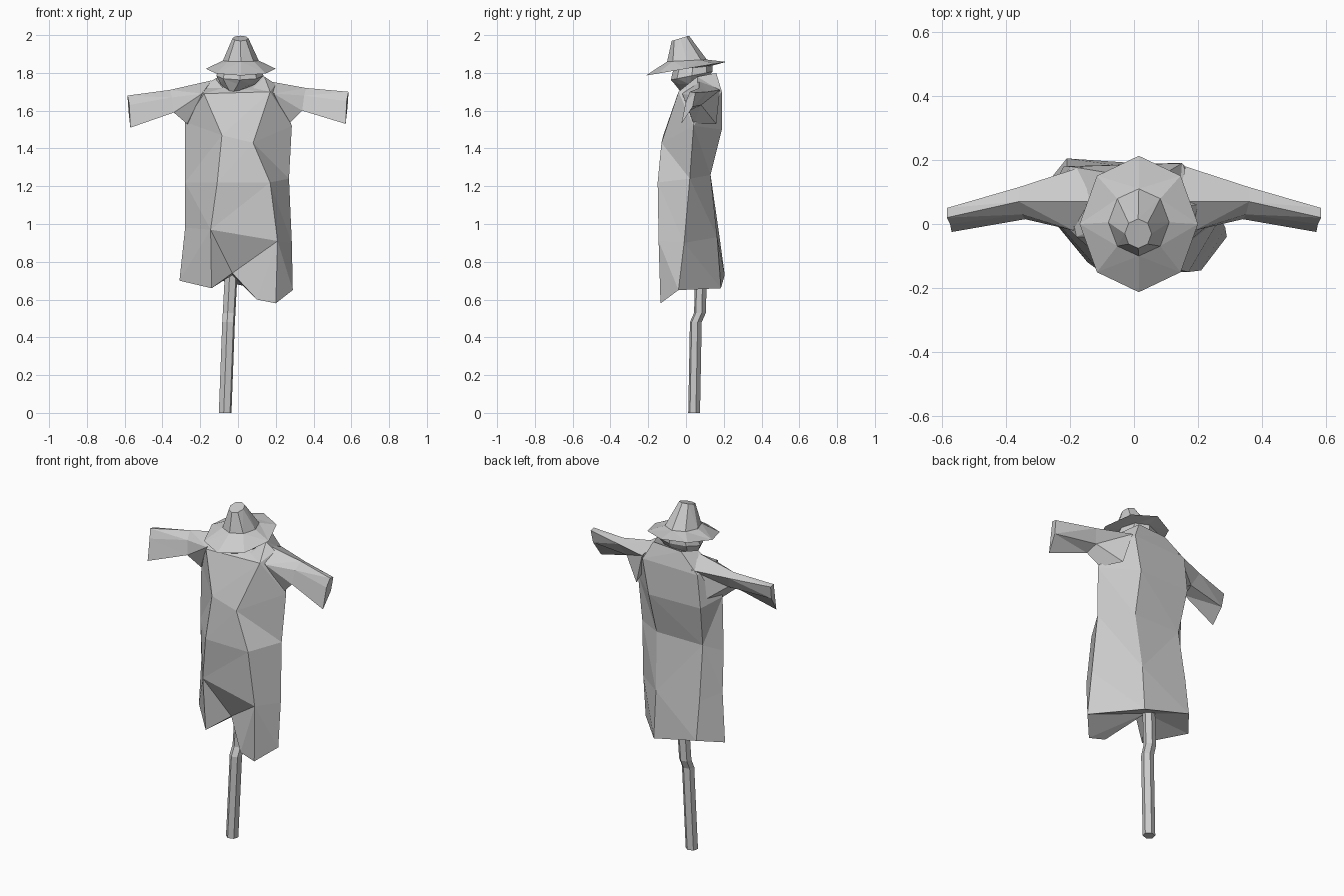
import bpy, bmesh, math

if "Cube" in bpy.data.objects:
    bpy.data.objects.remove(bpy.data.objects["Cube"], do_unlink=True)

GREY = (0.6, 0.6, 0.6, 1)
mat = bpy.data.materials.new("plain_grey")
mat.use_nodes = True
mat.diffuse_color = GREY
mat.node_tree.nodes["Principled BSDF"].inputs["Base Color"].default_value = GREY


def finish(name, bm):
    """Turn a bmesh into a flat-shaded, triangulated object."""
    bmesh.ops.recalc_face_normals(bm, faces=bm.faces)
    bmesh.ops.triangulate(bm, faces=bm.faces)
    mesh = bpy.data.meshes.new(name)
    bm.to_mesh(mesh)
    bm.free()
    mesh.materials.append(mat)
    bpy.context.collection.objects.link(bpy.data.objects.new(name, mesh))


def bridge(bm, upper, lower, skip=()):
    """Join two rings of vertices with quads."""
    n = len(upper)
    for i in range(n):
        if i not in skip:
            j = (i + 1) % n
            bm.faces.new((upper[i], upper[j], lower[j], lower[i]))


def loft(name, rings):
    """Skin a closed solid over a list of point rings."""
    bm = bmesh.new()
    loops = [[bm.verts.new(p) for p in ring] for ring in rings]
    for a, b in zip(loops, loops[1:]):
        bridge(bm, a, b)
    bm.faces.new(loops[0])
    bm.faces.new(loops[-1])
    finish(name, bm)


def oval(cx, cy, z, rx, ry, tilt=0, sides=8, turn=0.0):
    """A ring of points, raised toward the back by tilt."""
    pts = []
    for i in range(sides):
        a = turn + math.tau * i / sides
        y = ry * math.sin(a)
        pts.append((cx + rx * math.cos(a), cy + y, z + tilt * y))
    return pts


# Coat: six seams, each running from the neck to the hem
right_side = [(-.12, .06, 1.77), (-.2, .06, 1.72), (-.28, .06, 1.54),
              (-.28, .05, 1.22), (-.28, .06, .98), (-.31, .08, .7)]
right_front = [(-.08, 0, 1.72), (-.18, -.04, 1.69), (-.085, -.12, 1.47),
               (-.11, -.145, 1.22), (-.145, -.12, .97), (-.14, -.1, .66)]
left_front = [(.08, 0, 1.72), (.17, -.04, 1.7), (.08, -.13, 1.43),
              (.17, -.15, 1.22), (.21, -.145, .91), (.2, -.135, .58)]
left_side = [(.14, .06, 1.78), (.2, .06, 1.74), (.285, .04, 1.52),
             (.27, .02, 1.24), (.285, -.01, .9), (.29, -.04, .65)]
left_back = [(.1, .16, 1.8), (.15, .19, 1.7), (.11, .19, 1.5),
             (.1, .13, 1.26), (.08, .165, .93), (.08, .185, .66)]
right_back = [(-.08, .16, 1.79), (-.2, .18, 1.69), (-.22, .18, 1.5),
              (-.2, .13, 1.26), (-.21, .175, .95), (-.21, .205, .73)]
seams = (right_side, right_front, left_front, left_side, left_back, right_back)

bm = bmesh.new()
rings = [[bm.verts.new(p) for p in level] for level in zip(*seams)]
for upper, lower in zip(rings[:-2], rings[1:-1]):
    bridge(bm, upper, lower)
bridge(bm, rings[-2], rings[-1], skip=(1,))
bm.faces.new(rings[0])

# Open front of the coat, folded in above the hem
fold = bm.verts.new((-.03, -.02, .74))
flap = bm.verts.new((.1, -.12, .6))
waist, hem = rings[-2], rings[-1]
bm.faces.new((waist[1], waist[2], fold))
bm.faces.new((waist[1], fold, hem[1]))
bm.faces.new((waist[2], flap, fold))
bm.faces.new((waist[2], hem[2], flap))

# Underside of the coat
middle = bm.verts.new((-.03, .06, .73))
edge = [hem[0], hem[1], fold, flap, *hem[2:]]
for a, b in zip(edge, edge[1:] + edge[:1]):
    bm.faces.new((a, b, middle))
finish("coat", bm)

# Sleeves, the left one lifted a little toward the hand
root = [(.16, .18, 1.71), (.14, .07, 1.76), (.19, -.02, 1.69),
        (.27, .04, 1.53), (.21, .16, 1.53)]
elbow = [(.36, .115, 1.69), (.36, .07, 1.71), (.35, .03, 1.67),
         (.34, .015, 1.59), (.33, .08, 1.62)]
cuff = [(.585, .05, 1.675), (.585, .02, 1.68), (.575, 0, 1.63),
        (.57, -.025, 1.51), (.58, .035, 1.6)]
for name, side, lift in (("right_sleeve", -1, 0), ("left_sleeve", 1, .01)):
    sections = []
    for step, ring in enumerate((root, elbow, cuff)):
        sections.append([(side * x, y, z + lift * step) for x, y, z in ring])
    loft(name, sections)

# Head tucked under the hat
loft("head", [oval(.01, .04, 1.85, .1, .1),
              oval(.01, .03, 1.785, .125, .11, .2),
              oval(0, .02, 1.74, .09, .08),
              oval(-.03, 0, 1.69, .015, .02)])

# Hat: tilted crown, wide brim and hollow underside
loft("hat", [oval(.013, -.03, 1.983, .042, .046, .3),
             oval(.015, .005, 1.865, .095, .105, .05),
             oval(.015, 0, 1.822, .185, .213, .17),
             oval(.01, .02, 1.825, .11, .11, .1)])

# Pole with a kink below the coat
loft("pole", [oval(x, y, z, .035, .032, 0, 6, .3) for x, y, z in
              ((-.068, .043, 0), (-.05, .052, .48),
               (-.047, .074, .53), (-.035, .08, .76))])
